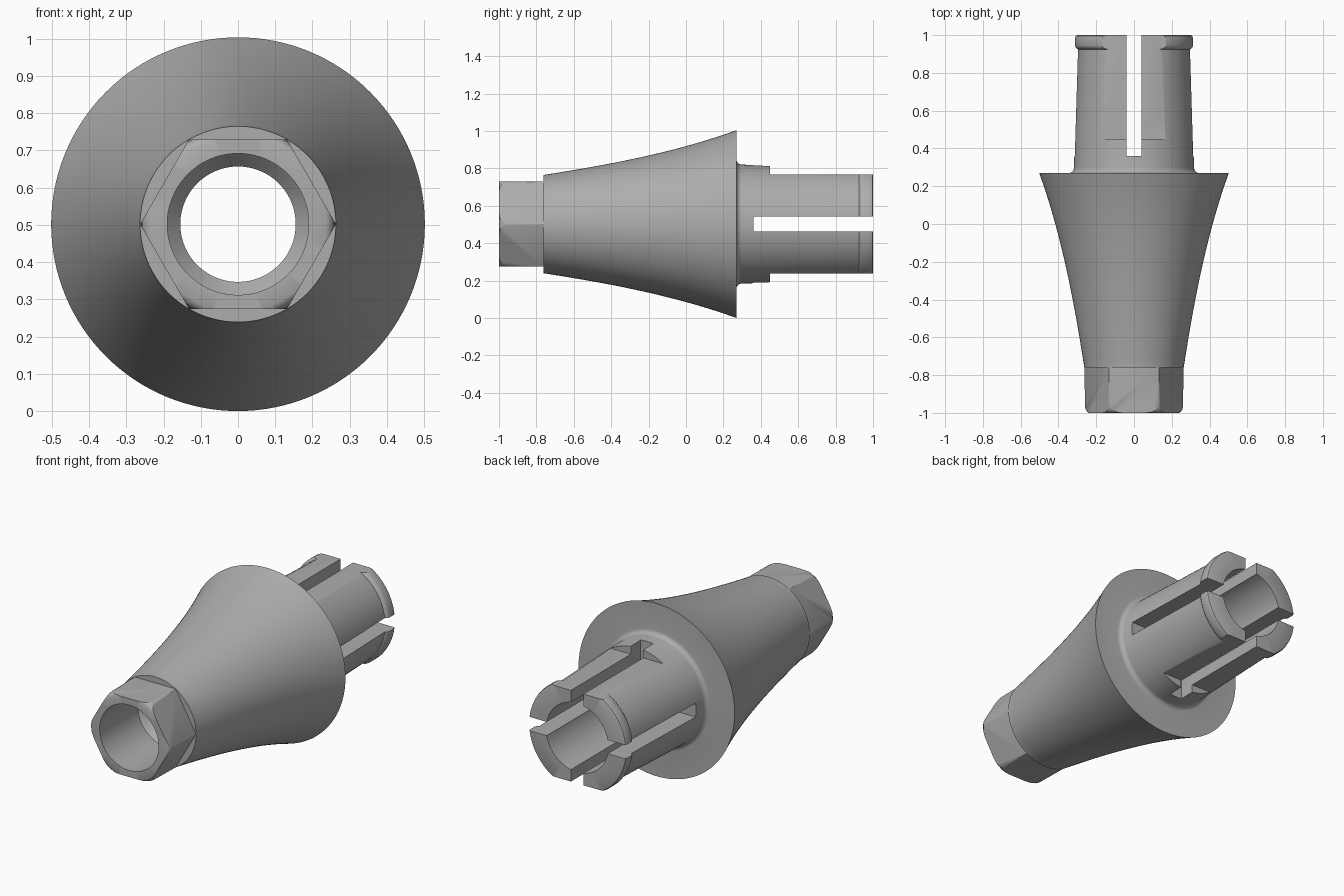
import bpy, bmesh, math
from mathutils import Matrix, Vector
from mathutils.geometry import interpolate_bezier

AXIS_Z = 0.502
SEGMENTS = 128

cube = bpy.data.objects.get("Cube")
if cube:
    bpy.data.objects.remove(cube, do_unlink=True)

metal = bpy.data.materials.new("brushed grey metal")
metal.use_nodes = True
metal.diffuse_color = (0.42, 0.42, 0.42, 1)
metal.node_tree.nodes["Principled BSDF"].inputs["Base Color"].default_value = (0.42, 0.42, 0.42, 1)


def make_object(name, bm):
    bmesh.ops.recalc_face_normals(bm, faces=bm.faces)
    mesh = bpy.data.meshes.new(name)
    bm.to_mesh(mesh)
    bm.free()
    mesh.materials.append(metal)
    obj = bpy.data.objects.new(name, mesh)
    bpy.context.collection.objects.link(obj)
    return obj


def lathe(name, profile):
    """Turn a closed (radius, y) profile about the long axis."""
    bm = bmesh.new()
    verts = [bm.verts.new((r, y, AXIS_Z)) for r, y in profile]
    edges = [bm.edges.new((v, verts[i - 1])) for i, v in enumerate(verts)]
    bmesh.ops.spin(bm, geom=verts + edges, cent=(0, 0, AXIS_Z), axis=(0, 1, 0),
                   angle=math.tau, steps=SEGMENTS, use_merge=True)
    bmesh.ops.remove_doubles(bm, verts=bm.verts, dist=1e-5)
    return make_object(name, bm)


def cut_box(target, x, y, z, angle=0):
    """Subtract a box given by (low, high) ranges, turned about the long axis."""
    lows, highs = Vector((x[0], y[0], z[0])), Vector((x[1], y[1], z[1]))
    matrix = (Matrix.Translation((0, 0, AXIS_Z)) @ Matrix.Rotation(angle, 4, 'Y')
              @ Matrix.Translation((lows + highs) / 2)
              @ Matrix.Diagonal((*(highs - lows), 1)))
    bm = bmesh.new()
    bmesh.ops.create_cube(bm, size=1, matrix=matrix)
    cutter = make_object("cutter", bm)
    cutter.hide_render = True
    mod = target.modifiers.new("cut", 'BOOLEAN')
    mod.operation, mod.solver, mod.object = 'DIFFERENCE', 'EXACT', cutter
    bpy.context.view_layer.objects.active = target
    bpy.ops.object.modifier_apply(modifier=mod.name)
    bpy.data.objects.remove(cutter, do_unlink=True)


# Flared cone between the hex drive and the flange
flare = [(p[0], p[1]) for p in interpolate_bezier(
    Vector((0.263, -0.76)), Vector((0.31, -0.46)),
    Vector((0.375, -0.08)), Vector((0.502, 0.27)), 20)]

# Fillet at the foot of the sleeve
fillet = [(0.345 - 0.027 * math.sin(a), 0.297 - 0.027 * math.cos(a))
          for a in (i * math.pi / 10 for i in range(6))]

# Rounded lip at the sleeve end
lip = [(0.299, 0.925), (0.306, 0.928), (0.313, 0.937), (0.315, 0.945),
       (0.315, 0.985), (0.311, 0.996), (0.303, 1)]

hex_nose = [(0.236, -1), (0.248, -0.994), (0.256, -0.982), (0.259, -0.965)]
bore = [(0.2, 1), (0.2, -0.55), (0.155, -0.57), (0.155, -0.61), (0.19, -0.65), (0.19, -1)]

adapter = lathe("tapered_adapter", hex_nose + flare + fillet + lip + bore)

# Hex drive flats
for i in range(6):
    cut_box(adapter, (-0.3, 0.3), (-1.1, -0.761), (0.228, 0.4), i * math.pi / 3)

# Sleeve flats above and below
for i in range(2):
    cut_box(adapter, (-0.4, 0.4), (0.45, 1.1), (0.265, 0.5), i * math.pi)

# Crossed slots that split the sleeve into four fingers
for i in range(2):
    cut_box(adapter, (-0.04, 0.04), (0.36, 1.1), (-0.45, 0.45), i * math.pi / 2)

# Smooth turned surfaces with crisp machined edges
bpy.ops.object.select_all(action='DESELECT')
adapter.select_set(True)
bpy.context.view_layer.objects.active = adapter
bpy.ops.object.shade_smooth_by_angle(angle=math.radians(30))
